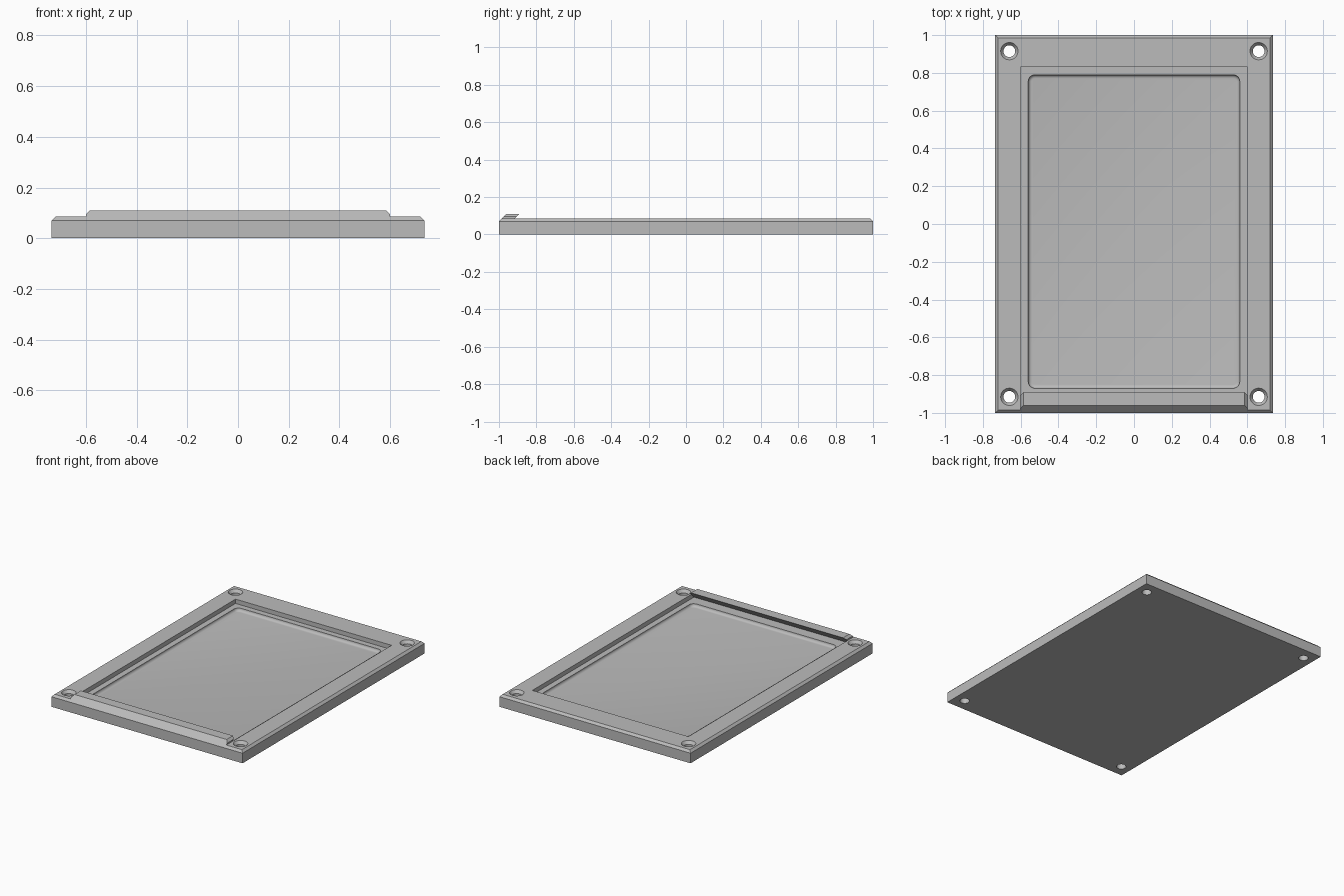
import bpy, bmesh
from math import radians

cube = bpy.data.objects.get("Cube")
if cube:
    bpy.data.objects.remove(cube, do_unlink=True)

HALF_X, TOP, CHAMFER = 0.735, 0.085, 0.015
OPEN_X, LEDGE, FLOOR = 0.6, 0.055, 0.035

grey = bpy.data.materials.new("plain grey")
grey.use_nodes = True
grey.diffuse_color = (0.5, 0.5, 0.5, 1)
grey.node_tree.nodes["Principled BSDF"].inputs["Base Color"].default_value = (0.5, 0.5, 0.5, 1)


def finish(name, bm):
    bmesh.ops.recalc_face_normals(bm, faces=bm.faces)
    mesh = bpy.data.meshes.new(name)
    bm.to_mesh(mesh)
    bm.free()
    mesh.materials.append(grey)
    obj = bpy.data.objects.new(name, mesh)
    bpy.context.collection.objects.link(obj)
    return obj


def box(x0, x1, y0, y1, z0, z1):
    bm = bmesh.new()
    bmesh.ops.create_cube(bm, size=1)
    for v in bm.verts:
        v.co = (x1 if v.co.x > 0 else x0, y1 if v.co.y > 0 else y0, z1 if v.co.z > 0 else z0)
    return bm


def bevel(bm, rule, width, segments=1):
    edges = [e for e in bm.edges if rule(*[v.co for v in e.verts])]
    bmesh.ops.bevel(bm, geom=edges, offset=width, segments=segments, profile=0.5,
                    affect='EDGES', clamp_overlap=True)


def bar(profile):
    """Extrude a (y, z) profile across the width of the opening."""
    bm = bmesh.new()
    face = bm.faces.new([bm.verts.new((-OPEN_X, y, z)) for y, z in profile])
    new = bmesh.ops.extrude_face_region(bm, geom=[face])["geom"]
    bmesh.ops.translate(bm, vec=(2 * OPEN_X, 0, 0),
                        verts=[g for g in new if isinstance(g, bmesh.types.BMVert)])
    return bm


def combine(target, tool, operation):
    mod = target.modifiers.new(tool.name, 'BOOLEAN')
    mod.object, mod.operation, mod.solver = tool, operation, 'EXACT'
    bpy.context.view_layer.objects.active = target
    bpy.ops.object.modifier_apply(modifier=mod.name)
    bpy.data.objects.remove(tool, do_unlink=True)


# Base plate with a chamfered top rim
bm = box(-HALF_X, HALF_X, -1, 1, 0, TOP)
bevel(bm, lambda a, b: min(a.z, b.z) > TOP - 0.001, CHAMFER)
plate = finish("frame_plate", bm)

# Raised retaining lip, continuing the front chamfer upward
bm = bar([(-1, 0.07), (-0.96, 0.11), (-0.85, 0.11), (-0.85, 0.07)])
bevel(bm, lambda a, b: min(a.z, b.z) > 0.109 and a.x * b.x > 0 and abs(a.x - b.x) < 0.001, CHAMFER)
combine(plate, finish("retaining_lip", bm), 'UNION')

# Panel recess, undercut beneath the lip
bm = bar([(0.83, LEDGE), (0.83, 0.12), (-0.88, 0.12), (-0.945, LEDGE)])
combine(plate, finish("recess_cutter", bm), 'DIFFERENCE')

# Rounded pocket with a filleted floor
bm = box(-0.56, 0.56, -0.87, 0.79, FLOOR, 0.075)
bevel(bm, lambda a, b: abs(a.z - b.z) > 0.01, 0.035, 6)
bevel(bm, lambda a, b: max(a.z, b.z) < FLOOR + 0.001, 0.019, 5)
combine(plate, finish("pocket_cutter", bm), 'DIFFERENCE')

# Countersunk screw holes in the corners
for sx in (-1, 1):
    for sy in (-1, 1):
        bm = bmesh.new()
        rings = []
        for radius, z in ((0.031, -0.02), (0.031, 0.065), (0.046, TOP), (0.046, 0.12)):
            made = bmesh.ops.create_circle(bm, segments=32, radius=radius, cap_ends=z in (-0.02, 0.12))
            for v in made["verts"]:
                v.co.x += sx * 0.66
                v.co.y += sy * 0.915
                v.co.z = z
            rings.append(made["verts"])
        for low, high in zip(rings, rings[1:]):
            for i in range(32):
                j = (i + 1) % 32
                bm.faces.new((low[i], low[j], high[j], high[i]))
        combine(plate, finish("hole_cutter", bm), 'DIFFERENCE')

# Smooth rounded areas while keeping the crisp edges
bpy.ops.object.select_all(action='DESELECT')
plate.select_set(True)
bpy.context.view_layer.objects.active = plate
bpy.ops.object.shade_smooth_by_angle(angle=radians(30))
